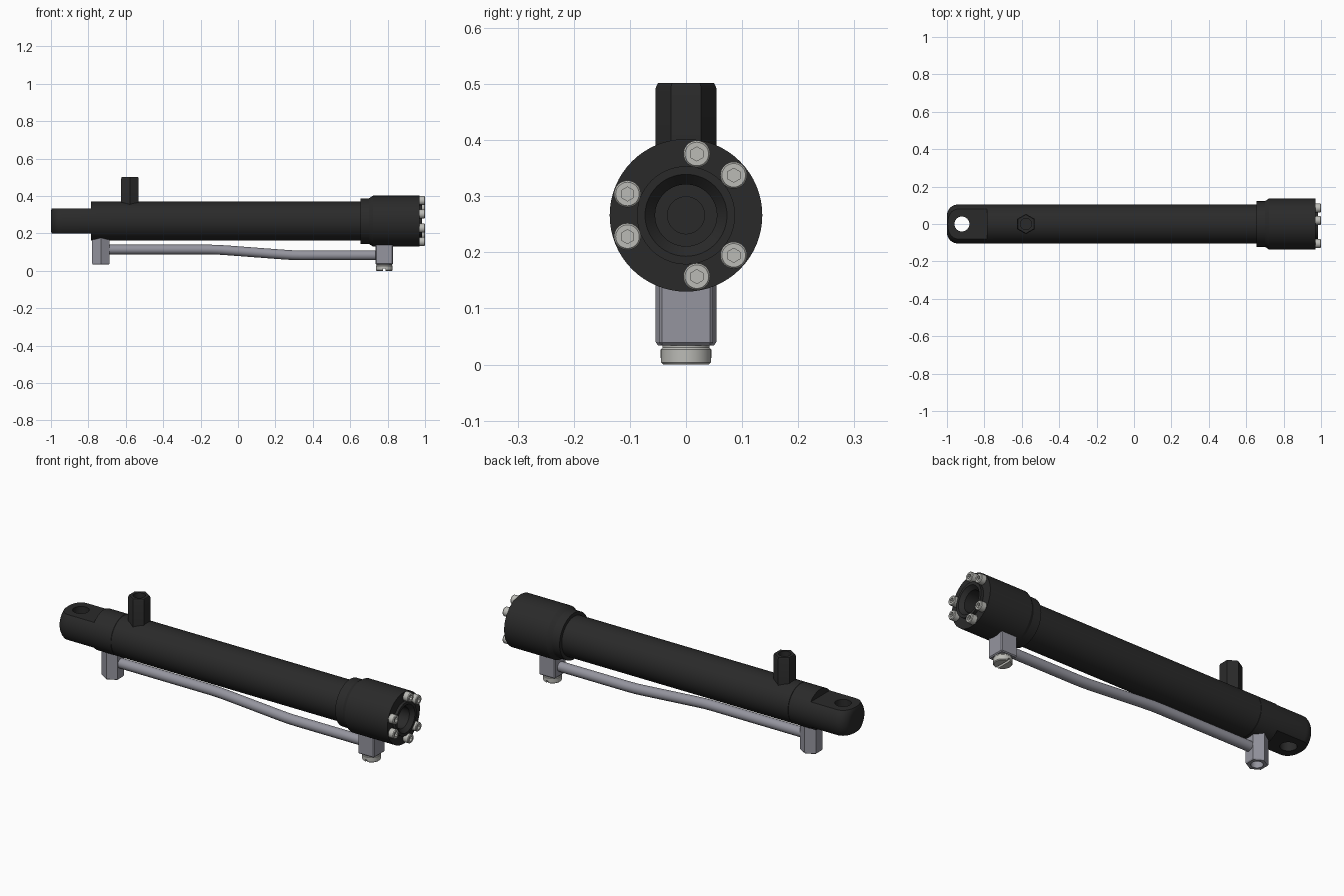
import bpy, bmesh, math
from mathutils import Matrix, Vector

if "Cube" in bpy.data.objects:
    bpy.data.objects.remove(bpy.data.objects["Cube"])

AXIS_Z = 0.266   # height of the cylinder axis


def material(name, rgb):
    m = bpy.data.materials.new(name)
    m.diffuse_color = (*rgb, 1)
    m.use_nodes = True
    m.node_tree.nodes["Principled BSDF"].inputs["Base Color"].default_value = m.diffuse_color
    return m


BLACK = material("black_paint", (0.023, 0.023, 0.023))
GREY = material("grey_metal", (0.30, 0.30, 0.345))
STEEL = material("light_steel", (0.50, 0.50, 0.47))


def finish(name, bm, mat):
    bmesh.ops.recalc_face_normals(bm, faces=bm.faces)
    me = bpy.data.meshes.new(name)
    bm.to_mesh(me)
    bm.free()
    ob = bpy.data.objects.new(name, me)
    bpy.context.collection.objects.link(ob)
    if mat:
        me.materials.append(mat)
    return ob


def lathe(name, profile, mat, axis="Z", at=(0, 0, 0), n=64, phase=0.0):
    """Revolve (position, radius) pairs around the X or Z axis."""
    rot = Matrix.Rotation(math.pi / 2, 4, "Y") if axis == "X" else Matrix()
    xf = Matrix.Translation(at) @ rot
    bm = bmesh.new()
    rings = []
    for t, r in profile:
        if r == 0:
            rings.append([bm.verts.new(xf @ Vector((0, 0, t)))] * n)
        else:
            angs = [phase + 2 * math.pi * i / n for i in range(n)]
            rings.append([bm.verts.new(xf @ Vector((r * math.cos(a), r * math.sin(a), t))) for a in angs])
    for a, b in zip(rings, rings[1:]):
        for i in range(n):
            j = (i + 1) % n
            bm.faces.new(list(dict.fromkeys((a[i], a[j], b[j], b[i]))))
    return finish(name, bm, mat)


def box(name, centre, size, mat, bevel=0.0):
    bm = bmesh.new()
    bmesh.ops.create_cube(bm, size=1, matrix=Matrix.Translation(centre) @ Matrix.Diagonal((*size, 1)))
    if bevel:
        bmesh.ops.bevel(bm, geom=bm.edges[:], offset=bevel, segments=1, affect="EDGES")
    return finish(name, bm, mat)


def select(ob):
    bpy.ops.object.select_all(action="DESELECT")
    ob.select_set(True)
    bpy.context.view_layer.objects.active = ob


def cut(ob, *cutters):
    for c in cutters:
        select(ob)
        mod = ob.modifiers.new("cut", "BOOLEAN")
        mod.operation, mod.solver, mod.object = "DIFFERENCE", "EXACT", c
        bpy.ops.object.modifier_apply(modifier=mod.name)
        bpy.data.objects.remove(c)


def rod(x, y, z0, z1, r, n=32, phase=0.0):
    return lathe("cutter", [(z0, 0), (z0, r), (z1, r), (z1, 0)], None, at=(x, y, 0), n=n, phase=phase)


# Main tube
R = 0.104
C = (0, 0, AXIS_Z)
lathe("tube", [(-0.67, 0), (-0.67, R), (0.67, R), (0.67, 0)], BLACK, "X", C)

# Mounting eye: rounded end cap, flats above and below, pin hole
f = 0.058
arc = [(-1 + f - f * math.cos(a), R - f + f * math.sin(a))
       for a in (math.pi / 2 * i / 10 for i in range(11))]
eye = lathe("mounting_eye", [(-1, 0)] + arc + [(-0.672, R), (-0.668, R - 0.003), (-0.668, 0)], BLACK, "X", C)
cut(eye,
    box("cutter", (-0.9365, 0, AXIS_Z + 0.167), (0.3, 0.4, 0.2), None),
    box("cutter", (-0.9365, 0, AXIS_Z - 0.167), (0.3, 0.4, 0.2), None),
    rod(-0.92, 0, 0, 0.5, 0.04, 48))

# Cylinder head with collar, tapered shoulder, raised lip and bore
lathe("cylinder_head", [(0.655, 0), (0.655, 0.122), (0.70, 0.122), (0.722, 0.136), (0.97, 0.136),
                        (0.97, 0.0875), (0.985, 0.0875), (0.985, 0.073), (0.965, 0.055),
                        (0.80, 0.055), (0.80, 0.033), (0.78, 0.033), (0.78, 0)], BLACK, "X", C)

# Socket screws in three pairs
for k in range(3):
    for s in (-1, 1):
        a = math.radians(60 + 120 * k + 20 * s)
        at = (0, 0.111 * math.cos(a), AXIS_Z + 0.111 * math.sin(a))
        screw = lathe("head_screw", [(0.955, 0), (0.955, 0.024), (0.996, 0.024), (1.0, 0.021), (1.0, 0)],
                      STEEL, "X", at, 32)
        cut(screw, lathe("cutter", [(0.984, 0), (0.984, 0.0125), (1.01, 0.0125), (1.01, 0)],
                         None, "X", at, 6))

# Hexagonal ports, corners pointing along y
HEX = math.pi / 2
top = lathe("upper_port", [(0.33, 0), (0.33, 0.054), (0.493, 0.054), (0.502, 0.050), (0.502, 0)],
            BLACK, at=(-0.578, 0, 0), n=6, phase=HEX)
cut(top, rod(-0.578, 0, 0.42, 0.55, 0.03))
low = lathe("lower_port", [(0.20, 0), (0.20, 0.054), (0.040, 0.054), (0.034, 0.050), (0.034, 0)],
            GREY, at=(-0.733, 0, 0), n=6, phase=HEX)
cut(low, rod(-0.733, 0, 0, 0.08, 0.029))

# Connector block and slotted plug under the head
box("connector_block", (0.782, 0, 0.0915), (0.094, 0.096, 0.115), GREY, 0.005)
plug = lathe("slotted_plug", [(0.0, 0), (0.0, 0.041), (0.004, 0.045), (0.027, 0.045), (0.030, 0.042),
                              (0.040, 0.042), (0.040, 0)], STEEL, at=(0.782, 0, 0), n=48)
cut(plug, box("cutter", (0.782, 0, 0), (0.012, 0.2, 0.024), None))

# Transfer pipe with a gentle double bend
cu = bpy.data.curves.new("transfer_pipe", "CURVE")
cu.dimensions, cu.bevel_depth, cu.bevel_resolution, cu.use_fill_caps = "3D", 0.026, 6, True
path = [(-0.73, 0.114), (-0.16, 0.114), (-0.11, 0.113), (-0.05, 0.109),
        (0.23, 0.088), (0.29, 0.084), (0.34, 0.083), (0.77, 0.083)]
sp = cu.splines.new("POLY")
sp.points.add(len(path) - 1)
for p, (x, z) in zip(sp.points, path):
    p.co = (x, 0, z, 1)
cu.materials.append(GREY)
pipe = bpy.data.objects.new("transfer_pipe", cu)
bpy.context.collection.objects.link(pipe)
select(pipe)
bpy.ops.object.convert(target="MESH")

# Smooth round surfaces, keep hard edges
for ob in list(bpy.context.collection.objects):
    select(ob)
    bpy.ops.object.shade_smooth_by_angle(angle=math.radians(28))
